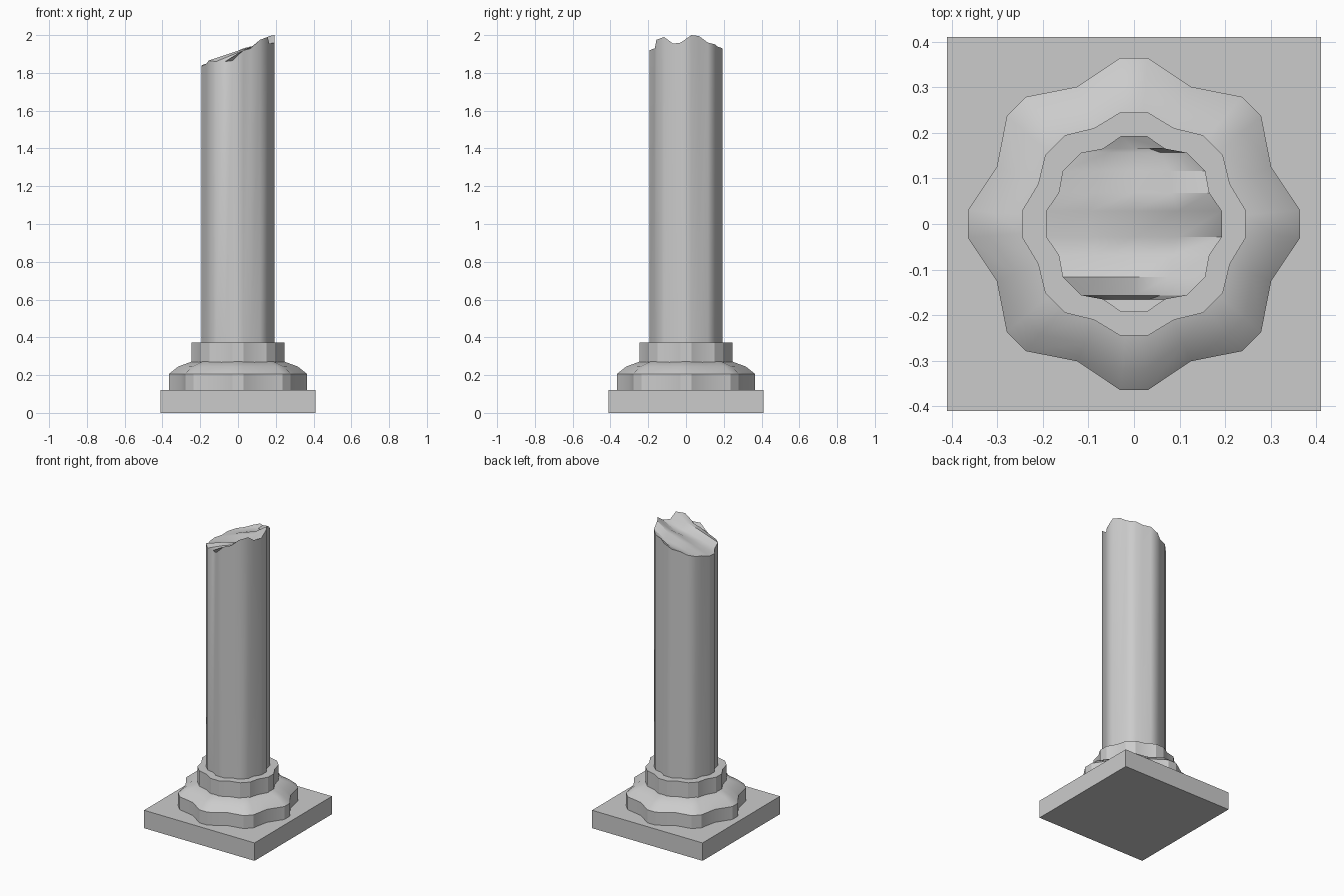
import bpy, bmesh
from math import radians, sin, cos

if "Cube" in bpy.data.objects:
    bpy.data.objects.remove(bpy.data.objects["Cube"])


def outline(peak, half_angle, valley):
    """Eight flat-tipped lobes, three points each, starting at +x."""
    pts = []
    for i in range(8):
        for r, a in ((peak, -half_angle), (peak, half_angle), (valley, 22.5)):
            t = radians(45 * i + a)
            pts.append((r * cos(t), r * sin(t)))
    return pts


def finish(bm, name, angle=30):
    bmesh.ops.recalc_face_normals(bm, faces=bm.faces[:])
    mesh = bpy.data.meshes.new(name)
    bm.to_mesh(mesh)
    bm.free()
    obj = bpy.data.objects.new(name, mesh)
    bpy.context.collection.objects.link(obj)
    bpy.ops.object.select_all(action='DESELECT')
    bpy.context.view_layer.objects.active = obj
    obj.select_set(True)
    bpy.ops.object.shade_smooth_by_angle(angle=radians(angle))
    return obj


def bridge(bm, a, b):
    n = len(a)
    for i in range(n):
        j = (i + 1) % n
        bm.faces.new((a[i], a[j], b[j], b[i]))


def lobed_solid(name, pts, levels):
    """Stack scaled copies of an outline; levels are (scale, z)."""
    bm = bmesh.new()
    rings = [[bm.verts.new((x * s, y * s, z)) for x, y in pts] for s, z in levels]
    for a, b in zip(rings, rings[1:]):
        bridge(bm, a, b)
    bm.faces.new(rings[0])
    bm.faces.new(rings[-1])
    return finish(bm, name)


# Square plinth
bm = bmesh.new()
bmesh.ops.create_cube(bm, size=1)
for v in bm.verts:
    v.co = (v.co.x * 0.82, v.co.y * 0.82, 0.06 + v.co.z * 0.12)
finish(bm, "plinth")

# Rounded base and collar
lobed_solid("base_cushion", outline(0.366, 4.7, 0.326),
            [(1, 0.12), (1, 0.207), (0.87, 0.245), (0.67, 0.272), (0.5, 0.275)])
lobed_solid("collar", outline(0.247, 7, 0.228), [(1, 0.265), (1, 0.372)])

# Fluted shaft with a broken top; rim heights run anticlockwise from +x
rim_z = [1.96, 2.0, 1.995, 1.96, 1.95, 1.94, 1.93, 1.905, 1.89, 1.875, 1.86, 1.85,
         1.84, 1.835, 1.85, 1.865, 1.86, 1.86, 1.865, 1.92, 1.93, 1.975, 1.99, 1.955]
shaft = outline(0.195, 8.4, 0.179)
bm = bmesh.new()
bottom = [bm.verts.new((x, y, 0.36)) for x, y in shaft]
top = [bm.verts.new((x, y, z)) for (x, y), z in zip(shaft, rim_z)]
bridge(bm, bottom, top)
bm.faces.new(bottom)

# Broken surface: rows from left rim to right rim, sagging in the middle
right = [top[i % 24] for i in range(-4, 6)] + [top[6]]
right = [top[19]] + right
left = [top[i] for i in range(18, 6, -1)]
rows = []
for a, b in zip(left, right):
    row = [a]
    if a not in (left[0], left[-1]):
        for t, sag in ((0.25, 0.005), (0.5, 0.01), (0.75, 0.02)):
            p = a.co.lerp(b.co, t)
            p.z -= sag
            row.append(bm.verts.new(p))
    rows.append(row + [b])
for r0, r1 in zip(rows, rows[1:]):
    if len(r0) == len(r1):
        for i in range(len(r0) - 1):
            bm.faces.new((r0[i], r0[i + 1], r1[i + 1], r1[i]))
    else:
        bm.faces.new(r0 + r1[::-1])
bmesh.ops.remove_doubles(bm, verts=bm.verts[:], dist=0.0001)
finish(bm, "broken_shaft", 35)
